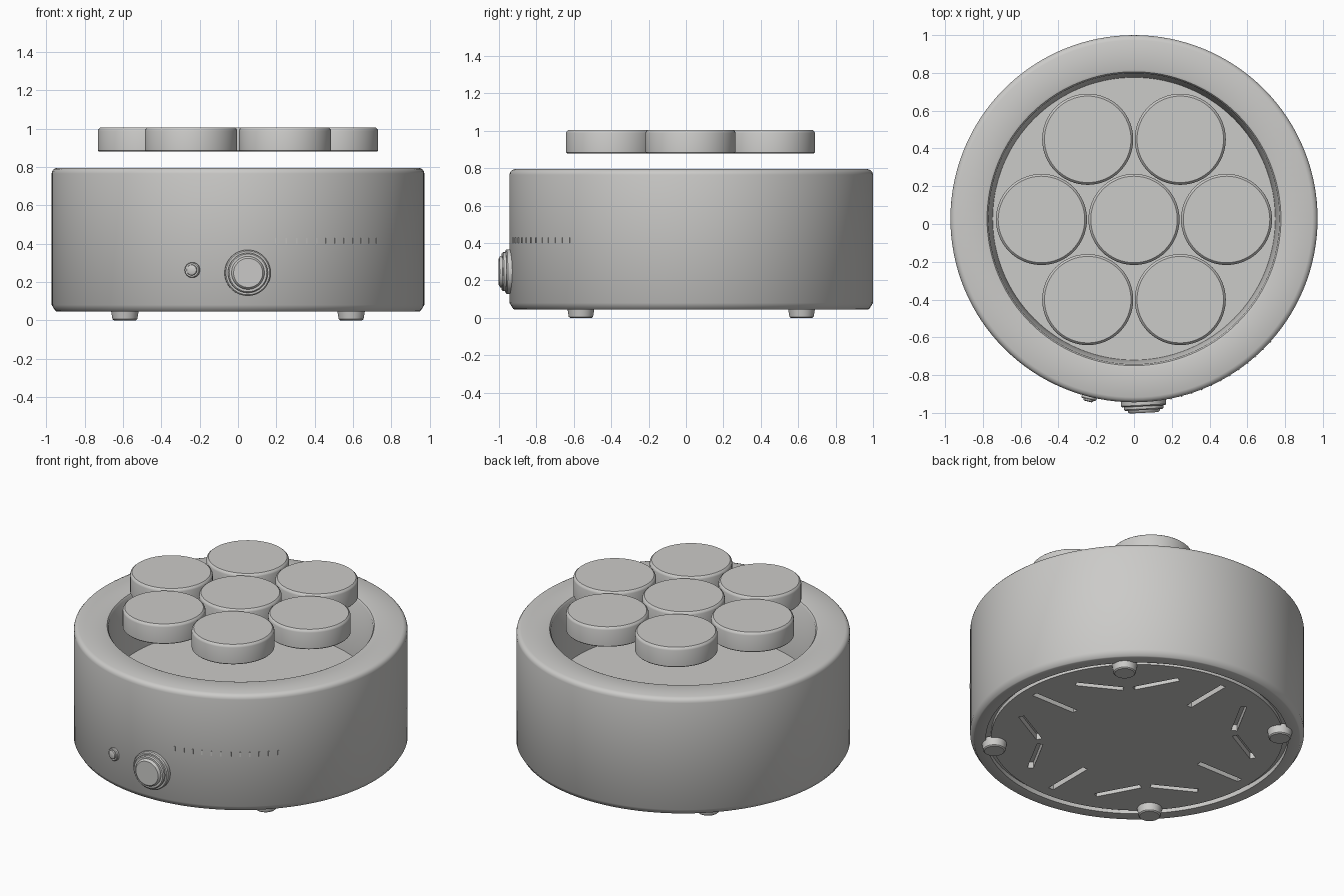
import bpy, bmesh, math
from mathutils import Matrix, Vector

cube = bpy.data.objects.get("Cube")
if cube:
    bpy.data.objects.remove(cube, do_unlink=True)

CY = 0.028      # y of the housing axis
R = 0.972       # housing radius

grey = bpy.data.materials.new("warm light grey")
colour = (0.60, 0.595, 0.58, 1.0)
grey.diffuse_color = colour
grey.use_nodes = True
grey.node_tree.nodes["Principled BSDF"].inputs["Base Color"].default_value = colour


def finish(bm, name, matrix=Matrix()):
    bmesh.ops.recalc_face_normals(bm, faces=bm.faces)
    mesh = bpy.data.meshes.new(name)
    bm.to_mesh(mesh)
    bm.free()
    mesh.materials.append(grey)
    obj = bpy.data.objects.new(name, mesh)
    obj.matrix_world = matrix
    bpy.context.collection.objects.link(obj)
    return obj


def smooth(obj, angle=35):
    bpy.ops.object.select_all(action='DESELECT')
    obj.select_set(True)
    bpy.context.view_layer.objects.active = obj
    bpy.ops.object.shade_smooth_by_angle(angle=math.radians(angle))


def lathe(name, profile, matrix, steps=64):
    """Spin a closed (radius, height) profile that starts and ends on the axis."""
    bm = bmesh.new()
    verts = [bm.verts.new((r, 0, z)) for r, z in profile]
    edges = [bm.edges.new(pair) for pair in zip(verts, verts[1:])]
    bmesh.ops.spin(bm, geom=verts + edges, cent=(0, 0, 0), axis=(0, 0, 1),
                   angle=math.tau, steps=steps, use_duplicate=False)
    bmesh.ops.remove_doubles(bm, verts=bm.verts, dist=1e-5)
    obj = finish(bm, name, matrix)
    smooth(obj)
    return obj


def on_wall(x, z, depth=0.0):
    """Frame on the front wall with local z pointing outwards and local y up."""
    a = math.asin(x / R)
    out = Vector((math.sin(a), -math.cos(a), 0))
    side = Vector((math.cos(a), math.sin(a), 0))
    m = Matrix((side, (0, 0, 1), out)).transposed().to_4x4()
    m.translation = Vector((0, CY, z)) + out * (R - depth)
    return m


# Housing: grooved underside, chamfered foot edge, rounded rim, deep open well
housing = lathe("housing", [
    (0, 0.05), (0.85, 0.05), (0.85, 0.075), (0.88, 0.075), (0.88, 0.045),
    (0.945, 0.045), (0.952, 0.048), (R, 0.08), (R, 0.765), (0.969, 0.778),
    (0.96, 0.789), (0.945, 0.795), (0.79, 0.795), (0.778, 0.791),
    (0.770, 0.78), (0.748, 0.42), (0, 0.42)],
    Matrix.Translation((0, CY, 0)), 128)

# Vent slots in the underside: four radial slots and four outward V pairs
bm = bmesh.new()


def slot(p, q, turn):
    p, q = Vector(p), Vector(q)
    mid, d = (p + q) / 2, q - p
    m = (Matrix.Translation((0, CY, 0)) @ Matrix.Rotation(turn, 4, 'Z')
         @ Matrix.Translation((mid.x, mid.y, 0.06))
         @ Matrix.Rotation(math.atan2(d.y, d.x), 4, 'Z')
         @ Matrix.Diagonal((d.length, 0.035, 0.06, 1)))
    bmesh.ops.create_cube(bm, size=1, matrix=m)


for k in range(4):
    slot((0.47, 0), (0.78, 0), k * math.pi / 2)
    for s in (-1, 1):
        slot((0.57, 0.03 * s), (0.65, 0.30 * s), (k + 0.5) * math.pi / 2)
cutter = finish(bm, "slot_cutter")
cutter.hide_render = True
cut = housing.modifiers.new("vent slots", 'BOOLEAN')
cut.operation = 'DIFFERENCE'
cut.solver = 'EXACT'
cut.object = cutter
bpy.context.view_layer.objects.active = housing
bpy.ops.object.modifier_apply(modifier=cut.name)
bpy.data.objects.remove(cutter, do_unlink=True)
smooth(housing)

# Feet
for sx in (-1, 1):
    for sy in (-1, 1):
        name = f"{'front' if sy < 0 else 'back'}_{'left' if sx > 0 else 'right'}_foot"
        lathe(name, [(0, 0), (0.058, 0), (0.065, 0.006), (0.074, 0.06), (0, 0.06)],
              Matrix.Translation((0.59 * sx, CY + 0.59 * sy, 0)), 32)

# Jar lids: one in the middle and six around it
lid_profile = [(0, 0.88), (0.236, 0.88), (0.241, 0.885), (0.241, 0.988),
               (0.238, 0.997), (0.229, 1.005), (0, 1.005)]
spots = [(0, 0)] + [(0.49 * math.cos(k * math.pi / 3), 0.49 * math.sin(k * math.pi / 3))
                    for k in range(6)]
for i, (x, y) in enumerate(spots):
    lathe(f"jar_lid_{i + 1}", lid_profile, Matrix.Translation((x, 0.024 + y, 0)), 64)

# Stepped control knob
lathe("control_knob", [
    (0, -0.03), (0.12, -0.03), (0.12, 0.016), (0.114, 0.022), (0.104, 0.022),
    (0.104, 0.036), (0.098, 0.042), (0.086, 0.042), (0.084, 0.050),
    (0.076, 0.057), (0, 0.057)],
    on_wall(0.05, 0.247), 64)

# Small round button
lathe("power_button", [
    (0, -0.02), (0.04, -0.02), (0.04, 0.010), (0.036, 0.015), (0.028, 0.015),
    (0.026, 0.022), (0.018, 0.026), (0, 0.026)],
    on_wall(-0.237, 0.262), 32)

# Row of twelve scale marks
for i in range(12):
    x = R * math.sin(math.radians(11.7 + 3.3 * i))
    bm = bmesh.new()
    bmesh.ops.create_cube(bm, size=1, matrix=Matrix.Diagonal((0.008, 0.03, 0.008, 1)))
    finish(bm, f"scale_mark_{i + 1}", on_wall(x, 0.415))
